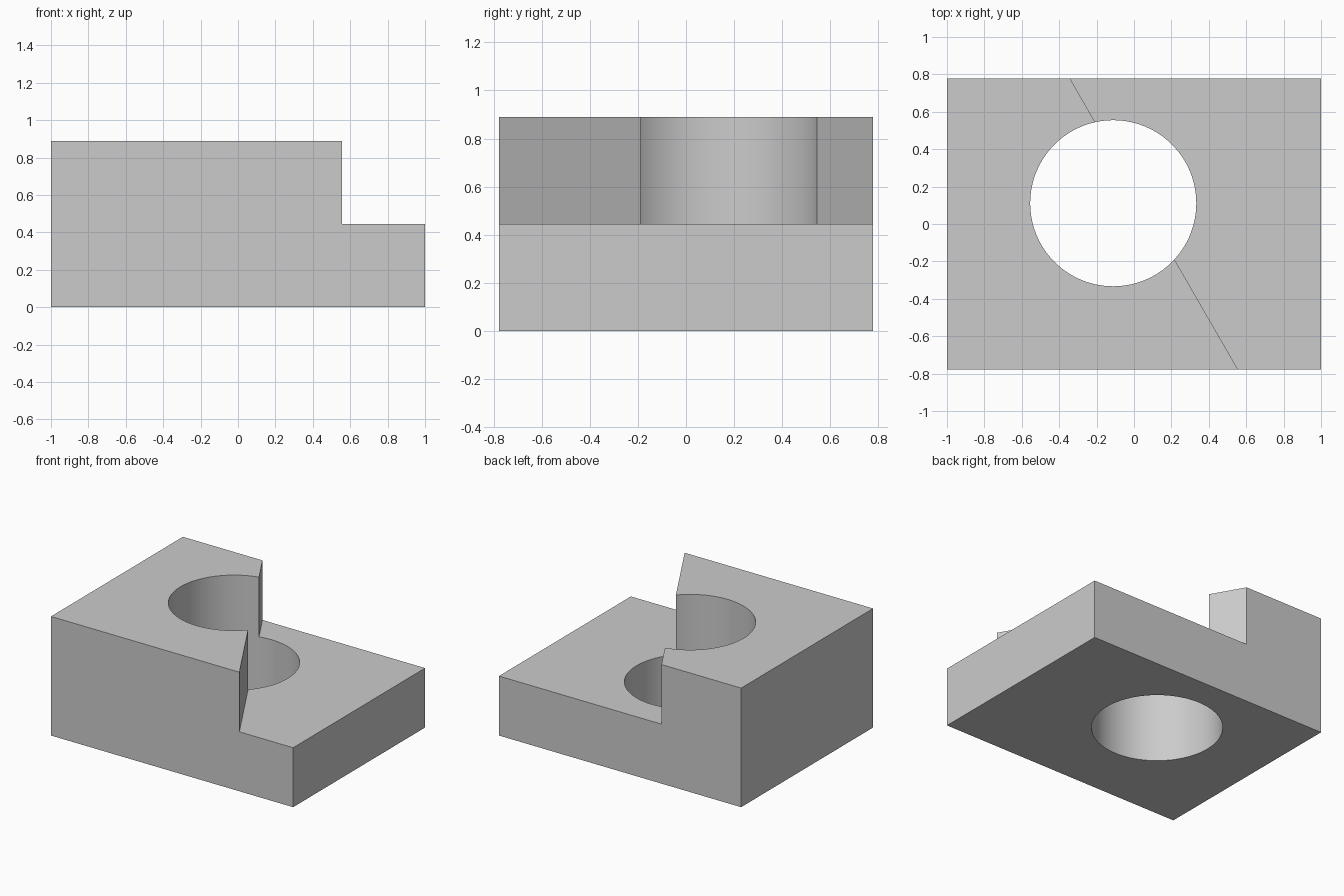
import bpy, bmesh, math

if "Cube" in bpy.data.objects:
    bpy.data.objects.remove(bpy.data.objects["Cube"], do_unlink=True)

HALF_X, HALF_Y = 1.0, 0.778
STEP_Z, TOP_Z = 0.444, 0.889

grey = bpy.data.materials.new("plain grey")
grey.use_nodes = True
colour = (0.6, 0.6, 0.6, 1)
grey.diffuse_color = colour
grey.node_tree.nodes["Principled BSDF"].inputs["Base Color"].default_value = colour


def prism(name, outline, bottom, top):
    """Extrude a counter-clockwise outline between two heights."""
    bm = bmesh.new()
    face = bm.faces.new([bm.verts.new((x, y, bottom)) for x, y in outline])
    grown = bmesh.ops.extrude_face_region(bm, geom=[face])["geom"]
    verts = [v for v in grown if isinstance(v, bmesh.types.BMVert)]
    bmesh.ops.translate(bm, verts=verts, vec=(0, 0, top - bottom))
    bmesh.ops.recalc_face_normals(bm, faces=bm.faces)
    mesh = bpy.data.meshes.new(name)
    bm.to_mesh(mesh)
    bm.free()
    mesh.materials.append(grey)
    obj = bpy.data.objects.new(name, mesh)
    bpy.context.collection.objects.link(obj)
    return obj


def slant_x(y):
    """Slanted step edge, sixty degrees to the front."""
    return 0.556 - (y + HALF_Y) / math.tan(math.radians(60))


# Full-height block
block = prism("stepped_block", [(-HALF_X, -HALF_Y), (HALF_X, -HALF_Y),
                                (HALF_X, HALF_Y), (-HALF_X, HALF_Y)], 0, TOP_Z)

# Cutter for the lowered right part, slanted on its left side
step_cutter = prism("step_cutter", [(slant_x(-1), -1), (2, -1), (2, 1),
                                    (slant_x(1), 1)], STEP_Z, 2)

# Cutter for the round through hole
SIDES = 128
turns = [math.tau * i / SIDES for i in range(SIDES)]
hole_cutter = prism("hole_cutter", [(-0.111 + 0.444 * math.cos(a),
                                     0.111 + 0.444 * math.sin(a)) for a in turns], -1, 2)

# Cut the block, then smooth only the hole wall
bpy.ops.object.select_all(action="DESELECT")
block.select_set(True)
bpy.context.view_layer.objects.active = block
for cutter in (step_cutter, hole_cutter):
    cut = block.modifiers.new(cutter.name, "BOOLEAN")
    cut.operation = "DIFFERENCE"
    cut.solver = "EXACT"
    cut.object = cutter
    bpy.ops.object.modifier_apply(modifier=cut.name)
    bpy.data.objects.remove(cutter, do_unlink=True)
bpy.ops.object.shade_smooth_by_angle(angle=math.radians(20))
